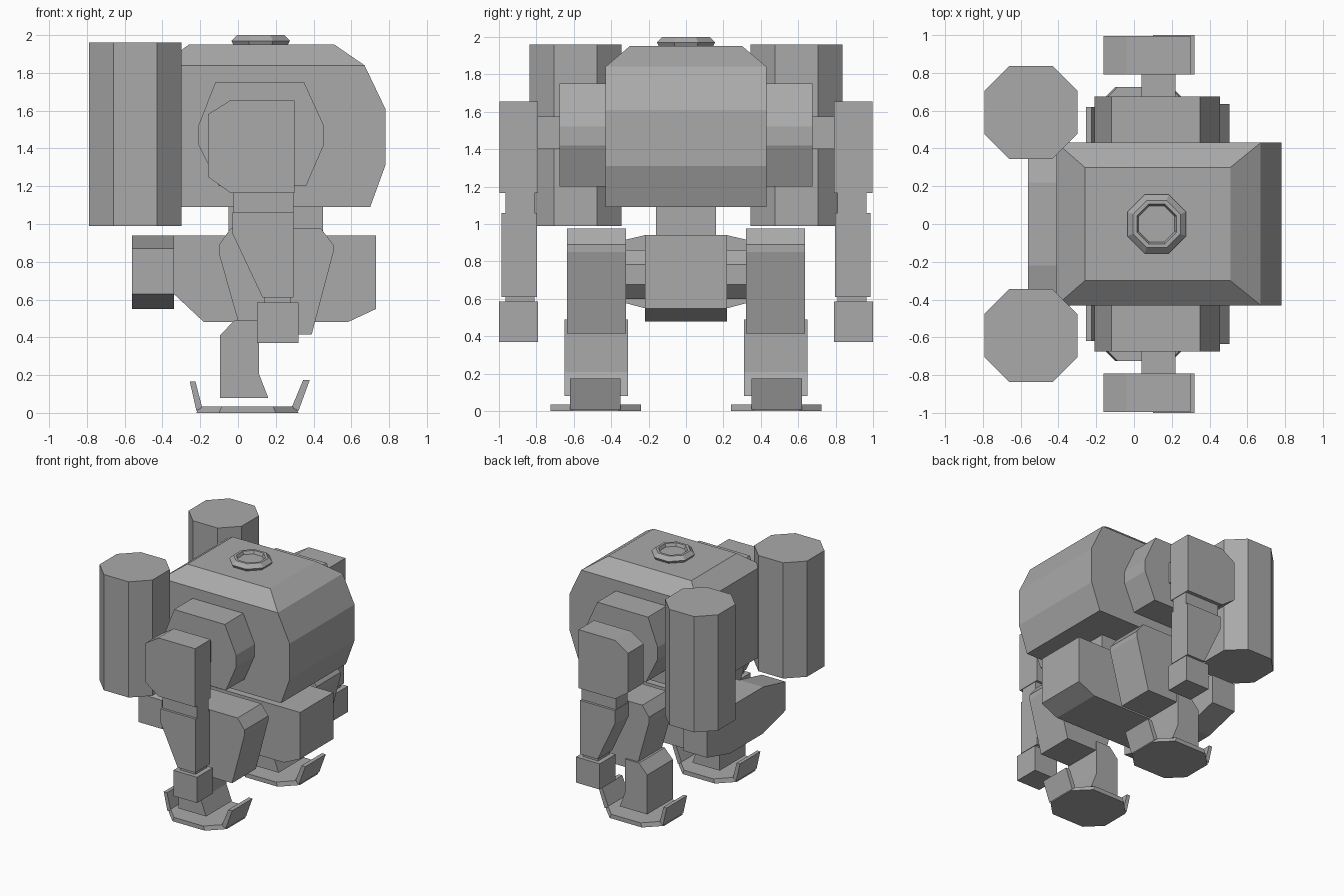
import bpy
import bmesh
from math import cos, sin, pi

cube = bpy.data.objects.get("Cube")
if cube:
    bpy.data.objects.remove(cube, do_unlink=True)

grey = bpy.data.materials.new("grey_metal")
grey.use_nodes = True
COLOUR = (0.4, 0.4, 0.4, 1.0)
grey.diffuse_color = COLOUR
grey.node_tree.nodes["Principled BSDF"].inputs["Base Color"].default_value = COLOUR


def loft(name, rings, mirror=False):
    """Skin a stack of equal-sized vertex rings, cap both ends, optionally mirror in y."""
    bm = bmesh.new()
    loops = [[bm.verts.new(p) for p in ring] for ring in rings]
    n = len(loops[0])
    for a, b in zip(loops, loops[1:]):
        for i in range(n):
            j = (i + 1) % n
            bm.faces.new((a[i], a[j], b[j], b[i]))
    bm.faces.new(loops[0][::-1])
    bm.faces.new(loops[-1])
    bmesh.ops.recalc_face_normals(bm, faces=bm.faces)
    mesh = bpy.data.meshes.new(name)
    bm.to_mesh(mesh)
    bm.free()
    mesh.materials.append(grey)
    obj = bpy.data.objects.new(name, mesh)
    bpy.context.collection.objects.link(obj)
    if mirror:
        mod = obj.modifiers.new("mirror", "MIRROR")
        mod.use_axis = (False, True, False)
        mod.use_mirror_merge = False
    return obj


def plate(name, profile, y0, y1, mirror=True):
    """Extrude an x-z profile from y0 to y1."""
    return loft(name, [[(x, y, z) for x, z in profile] for y in (y0, y1)], mirror)


def box(name, x0, x1, y0, y1, z0, z1, mirror=True):
    return plate(name, [(x0, z0), (x1, z0), (x1, z1), (x0, z1)], y0, y1, mirror)


def cut_rect(x0, x1, y0, y1, c, z):
    """Rectangle with cut corners at height z."""
    return [(x0 + c, y0, z), (x1 - c, y0, z), (x1, y0 + c, z), (x1, y1 - c, z),
            (x1 - c, y1, z), (x0 + c, y1, z), (x0, y1 - c, z), (x0, y0 + c, z)]


def rect(x0, x1, w, z):
    return [(x0, -w, z), (x1, -w, z), (x1, w, z), (x0, w, z)]


def octagon(r):
    """Eight points with flat sides along the axes, r is the inner radius."""
    big = r / cos(pi / 8)
    return [(big * cos(pi / 8 + i * pi / 4), big * sin(pi / 8 + i * pi / 4))
            for i in range(8)]


# Torso with a sloped roof
plate("torso", [(-0.41, 1.09), (0.70, 1.09), (0.78, 1.31), (0.78, 1.61),
                (0.67, 1.84), (-0.41, 1.84)], -0.43, 0.43, False)
loft("torso_roof", [rect(-0.41, 0.67, 0.43, 1.84), rect(-0.26, 0.51, 0.30, 1.95)])

# Roof hatch, recessed in the middle
loft("roof_hatch", [[(0.12 + x, y, z) for x, y in octagon(r)]
                    for r, z in ((0.145, 1.95), (0.155, 1.97), (0.125, 2.0),
                                 (0.105, 2.0), (0.095, 1.975))])

# Waist, pelvis and the tapered bar behind it
box("waist", -0.05, 0.45, -0.16, 0.16, 0.9, 1.1, False)
plate("pelvis", [(-0.34, 0.94), (-0.34, 0.63), (-0.18, 0.48), (0.58, 0.48),
                 (0.73, 0.55), (0.73, 0.94)], -0.22, 0.22, False)
loft("rear_bar", [[(-0.56, y, lo), (-0.34, y, lo), (-0.34, y, hi), (-0.56, y, hi)]
                  for y, lo, hi in ((-0.52, 0.63, 0.87), (-0.22, 0.55, 0.94),
                                    (0.22, 0.55, 0.94), (0.52, 0.63, 0.87))])

# Back tanks
loft("back_tank", [cut_rect(-0.79, -0.30, 0.345, 0.835, 0.13, z)
                   for z in (0.99, 1.96)], True)

# Shoulders and arms
plate("shoulder", [(-0.12, 1.75), (0.35, 1.75), (0.455, 1.52), (0.455, 1.42),
                   (0.36, 1.2), (-0.10, 1.2), (-0.21, 1.42), (-0.21, 1.52)], 0.42, 0.675)
box("shoulder_joint", 0.04, 0.22, 0.67, 0.8, 1.4, 1.575)
plate("upper_arm", [(-0.04, 1.655), (0.30, 1.655), (0.30, 1.165), (-0.04, 1.165),
                    (-0.16, 1.25), (-0.16, 1.58)], 0.79, 0.995)
box("elbow", -0.025, 0.295, 0.81, 0.965, 1.05, 1.17)
plate("forearm", [(-0.03, 1.06), (0.295, 1.06), (0.295, 0.61), (0.13, 0.61),
                  (-0.03, 0.95)], 0.795, 0.985)
box("wrist", 0.14, 0.28, 0.81, 0.965, 0.57, 0.62)
box("hand", 0.10, 0.32, 0.79, 1.0, 0.37, 0.585)

# Legs
plate("hip_joint", [(0.2 + x, 0.73 + z) for x, z in octagon(0.13)], 0.2, 0.34)
plate("thigh", [(-0.04, 0.975), (0.44, 0.975), (0.505, 0.89), (0.505, 0.85),
                (0.39, 0.415), (0.02, 0.415), (-0.10, 0.84), (-0.10, 0.89)], 0.32, 0.635)
plate("shin", [(-0.02, 0.49), (0.11, 0.49), (0.11, 0.21), (0.16, 0.08),
               (-0.095, 0.08), (-0.095, 0.41)], 0.31, 0.65)

# Feet with upturned flaps front and rear
loft("foot", [cut_rect(-0.22, 0.32, 0.24, 0.725, 0.12, 0.0),
              cut_rect(-0.205, 0.305, 0.24, 0.725, 0.12, 0.035)], True)
plate("front_flap", [(0.32, 0.01), (0.38, 0.175), (0.345, 0.175), (0.285, 0.03)], 0.35, 0.62)
plate("rear_flap", [(-0.22, 0.01), (-0.255, 0.165), (-0.225, 0.165), (-0.19, 0.03)], 0.35, 0.62)
